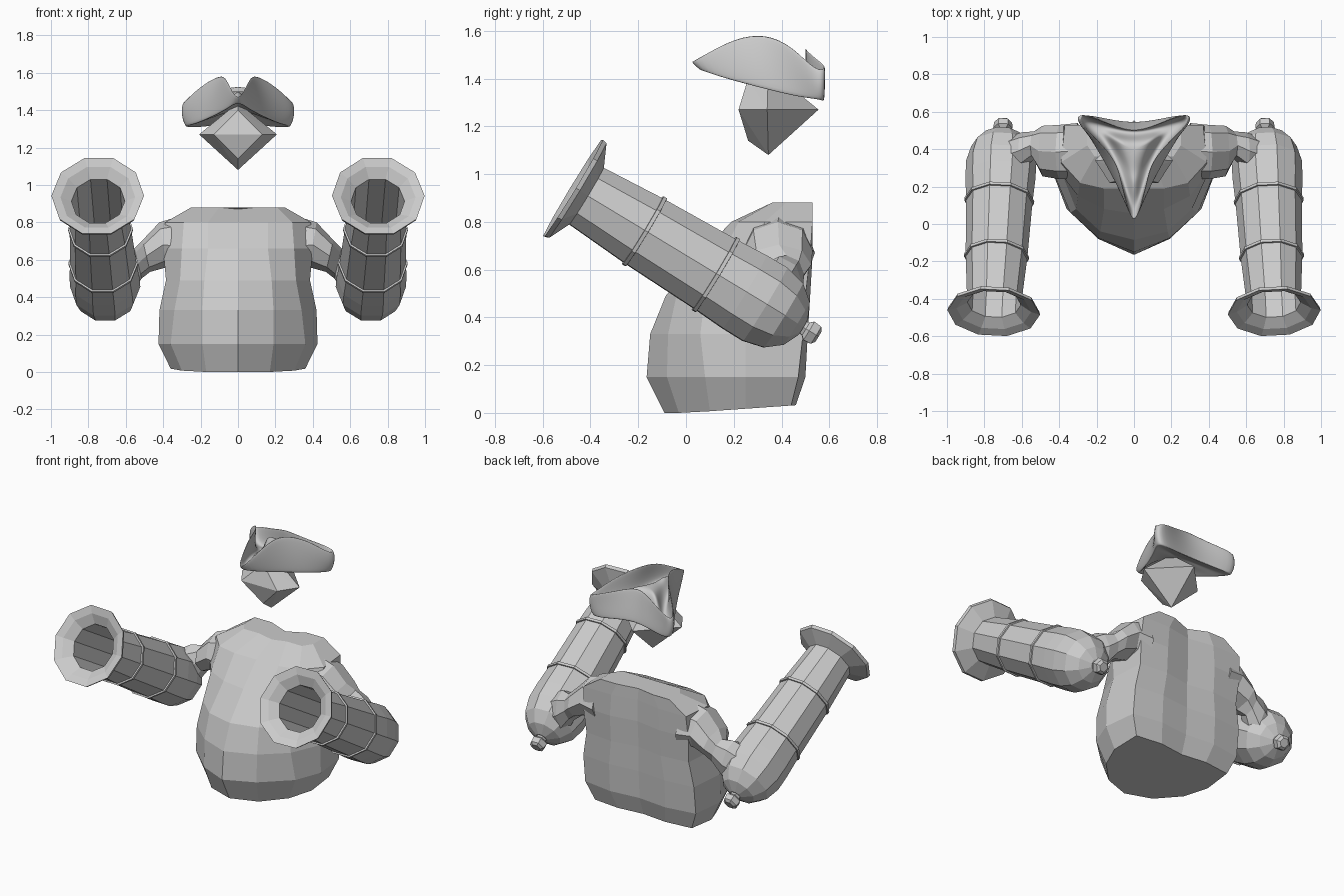
import bpy, bmesh, math
from mathutils import Vector

if "Cube" in bpy.data.objects:
    bpy.data.objects.remove(bpy.data.objects["Cube"])


def finish(name, bm, smooth=False, subsurf=0):
    bmesh.ops.recalc_face_normals(bm, faces=bm.faces[:])
    me = bpy.data.meshes.new(name)
    bm.to_mesh(me)
    bm.free()
    ob = bpy.data.objects.new(name, me)
    bpy.context.collection.objects.link(ob)
    for p in me.polygons:
        p.use_smooth = smooth
    if subsurf:
        m = ob.modifiers.new("subdivision", 'SUBSURF')
        m.levels = m.render_levels = subsurf
    return ob


def loft(name, rings, caps=True, closed=False, smooth=False, subsurf=0):
    """Skin a list of equal-length point rings."""
    bm = bmesh.new()
    vr = [[bm.verts.new(p) for p in r] for r in rings]
    n = len(vr[0])
    pairs = list(zip(vr, vr[1:])) + ([(vr[-1], vr[0])] if closed else [])
    for a, b in pairs:
        for i in range(n):
            j = (i + 1) % n
            bm.faces.new((a[i], a[j], b[j], b[i]))
    if caps and not closed:
        bm.faces.new(vr[0])
        bm.faces.new(vr[-1])
    return finish(name, bm, smooth, subsurf)


def mirrored(half):
    """Complete a ring given as a half outline from front centre to back centre."""
    return half + [(-x, y, z) for x, y, z in half[-2:0:-1]]


# Torso: half outlines per height, front ridge to back centre
xs_ys = [
    (0.00, [(0, -.09), (.17, -.03), (.30, .10), (.36, .25), (.35, .44), (.17, .46), (0, .44)]),
    (0.15, [(0, -.165), (.19, -.08), (.36, .08), (.425, .25), (.40, .47), (.20, .50), (0, .48)]),
    (0.33, [(0, -.15), (.19, -.075), (.34, .06), (.42, .25), (.40, .49), (.20, .51), (0, .49)]),
    (0.49, [(0, -.085), (.18, -.04), (.31, .08), (.385, .27), (.37, .50), (.18, .52), (0, .49)]),
    (0.66, [(0, .055), (.16, .08), (.30, .15), (.40, .28), (.38, .52), (.18, .53), (0, .50)]),
    (0.80, [(0, .19), (.16, .19), (.29, .22), (.39, .33), (.37, .53), (.17, .53), (0, .50)]),
    (0.88, [(0, .35), (.10, .36), (.21, .36), (.25, .42), (.25, .53), (.13, .53), (0, .49)]),
]
torso = []
for z, pts in xs_ys:
    lift = 0.07 if z == 0 else 0
    torso.append(mirrored([(x, y, z + lift * max(0, y) - (.01 if x == 0 and z > .85 else 0))
                           for x, y in pts]))
loft("torso", torso)


# Cannon arms, turned around a raised and slightly splayed axis
def lathe(name, sign, profile, sides=10, closed=False):
    base = Vector((.71 * sign, .33, .455))
    axis = (Vector((.75 * sign, -.47, .94)) - base).normalized()
    side = axis.cross(Vector((0, 0, 1))).normalized()
    up = side.cross(axis)
    rings = []
    for t, r in profile:
        ring = []
        for k in range(sides):
            a = (k + .5) * math.tau / sides
            ring.append(base + axis * t + up * (r * math.cos(a)) + side * (r * math.sin(a)))
        rings.append(ring)
    return loft(name, rings, closed=closed)


barrel = [(-.187, .04), (-.155, .11), (-.09, .165), (0, .188), (.10, .187), (.24, .178),
          (.59, .165), (.875, .145), (.92, .243), (.94, .248),
          (.925, .20), (.885, .143), (.30, .14)]
for sign, label in ((1, "right"), (-1, "left")):
    lathe("cannon_arm_" + label, sign, barrel)
    for i, (t, r) in enumerate(((.24, .178), (.59, .165))):
        lathe(f"band_{label}_{i + 1}", sign,
              [(t - .01, r - .01), (t - .008, r + .009), (t + .008, r + .009), (t + .01, r - .01)],
              closed=True)
    lathe("rear_knob_" + label, sign,
          [(-.17, .03), (-.20, .035), (-.215, .052), (-.25, .048), (-.262, .03)], sides=6)
    # Shoulder joint: tapers from the torso, then flares onto the cannon
    rings = []
    for x, y, z, ry, rz in ((.30, .39, .67, .15, .16), (.40, .385, .68, .145, .12),
                            (.49, .39, .62, .135, .085), (.535, .42, .58, .075, .08),
                            (.60, .39, .53, .10, .125), (.66, .37, .50, .10, .12)):
        rings.append([(sign * (x + .02 * math.sin(k * math.tau / 8)),
                       y + ry * math.cos(k * math.tau / 8),
                       z + rz * math.sin(k * math.tau / 8)) for k in range(8)])
    loft("shoulder_" + label, rings)

# Head: cut gem
bm = bmesh.new()
for p in ((-.13, .22, 1.27), (.13, .22, 1.27), (-.208, .34, 1.27), (.208, .34, 1.27),
          (0, .555, 1.27), (0, .345, 1.08), (0, .26, 1.14), (0, .26, 1.40), (0, .345, 1.44)):
    bm.verts.new(p)
bmesh.ops.convex_hull(bm, input=bm.verts[:])
bmesh.ops.dissolve_limit(bm, angle_limit=.02, verts=bm.verts[:], edges=bm.edges[:])
finish("head", bm)

# Hat: three upturned brim flaps around a low crown
base = [(0, .03, 1.445), (.055, .13, 1.405), (.11, .24, 1.375), (.19, .38, 1.34), (.25, .48, 1.318),
        (.295, .56, 1.31), (.26, .59, 1.30), (.12, .56, 1.315), (0, .545, 1.325)]
top = [(0, -.01, 1.455), (.035, .08, 1.51), (.065, .20, 1.575), (.09, .33, 1.597), (.20, .45, 1.54),
       (.31, .55, 1.43), (.29, .605, 1.45), (.12, .53, 1.50), (0, .49, 1.545)]
mid = [((a[0] + b[0]) / 2 * 1.06, (a[1] + b[1]) / 2, (a[2] + b[2]) / 2) for a, b in zip(base, top)]


def inset(pts, s, dz, level=None):
    c = Vector((0, .39, 0))
    return [(x * s, c.y + (y - c.y) * s, (level if level else z) + dz) for x, y, z in pts]


hat_rings = [inset(base, .12, 0, 1.40), inset(base, .6, .035), inset(base, .95, .004), base, mid, top,
             inset(top, .95, -.004), inset(mid, .85, -.01), inset(base, .68, .05),
             inset(base, .5, .07), inset(base, .36, 0, 1.485), inset(base, .12, 0, 1.50)]
loft("hat", [mirrored(r) for r in hat_rings], smooth=True, subsurf=2)
